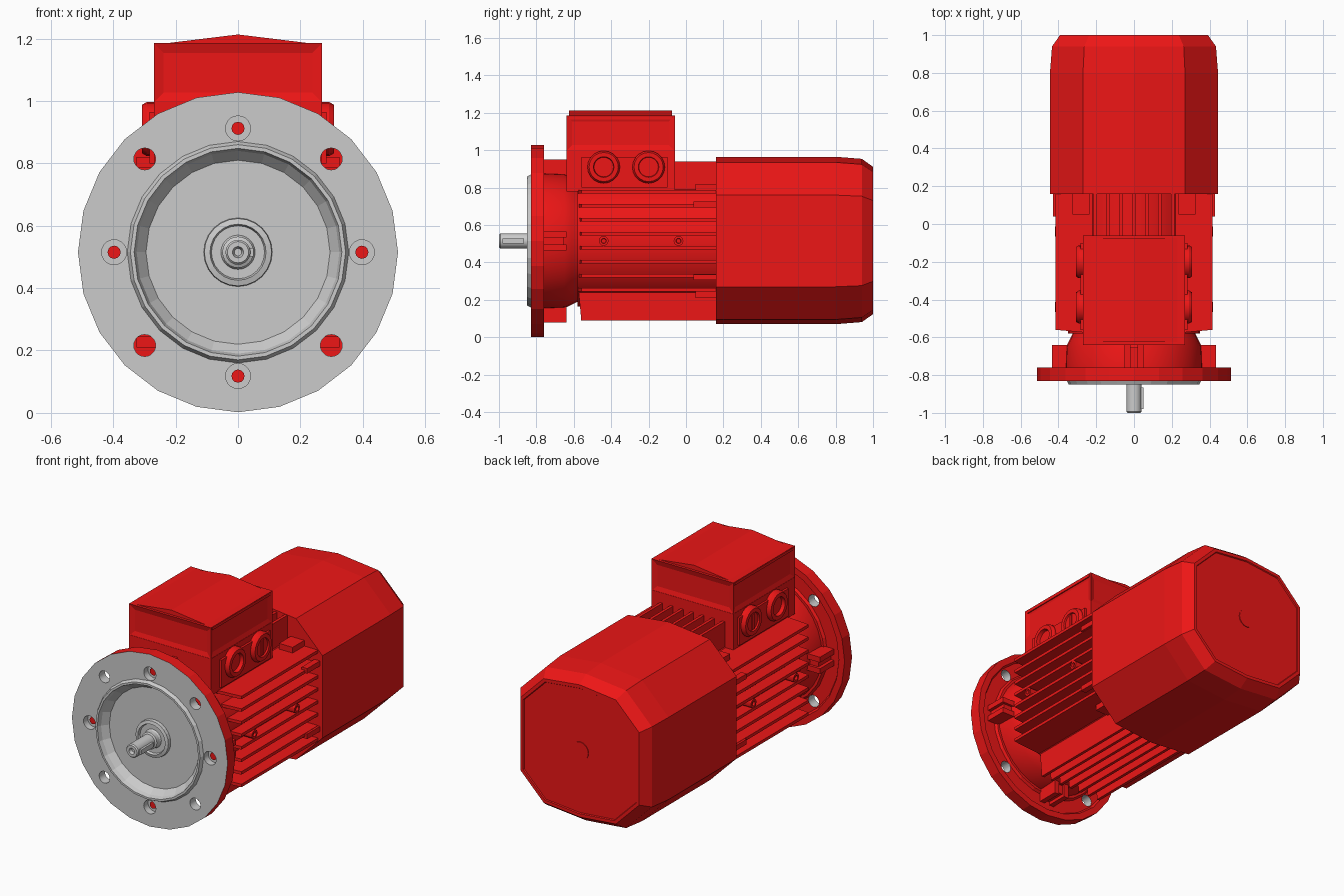
import bpy, bmesh
from math import pi, sin, cos, radians
from mathutils import Matrix, Vector

if "Cube" in bpy.data.objects:
    bpy.data.objects.remove(bpy.data.objects["Cube"])

CZ = 0.515                       # height of the shaft axis
red = bpy.data.materials.new("red_paint")
red.diffuse_color = (0.85, 0.008, 0.008, 1)
red.use_nodes = True
red.node_tree.nodes["Principled BSDF"].inputs["Base Color"].default_value = red.diffuse_color


def finish(name, bm, mat=red, smooth=0):
    bmesh.ops.recalc_face_normals(bm, faces=bm.faces)
    me = bpy.data.meshes.new(name)
    bm.to_mesh(me)
    bm.free()
    if mat:
        me.materials.append(mat)
    if smooth:
        me.polygons.foreach_set("use_smooth", [True] * len(me.polygons))
        me.set_sharp_from_angle(angle=radians(smooth))
    ob = bpy.data.objects.new(name, me)
    bpy.context.collection.objects.link(ob)
    return ob


def loft(rings):
    """Skin a list of closed rings, capping both ends."""
    bm = bmesh.new()
    vs = [[bm.verts.new(p) for p in r] for r in rings]
    n = len(vs[0])
    for a, b in zip(vs, vs[1:]):
        for i in range(n):
            j = (i + 1) % n
            bm.faces.new((a[i], a[j], b[j], b[i]))
    bm.faces.new(vs[0])
    bm.faces.new(vs[-1])
    return bm


def lathe(name, prof, n=24, mat=red, axis='y', at=(0, 0, CZ), smooth=30):
    """Turn (radius, position) points about an axis through 'at'."""
    def pt(r, t, k):
        u, v = r * cos(2 * pi * k / n), r * sin(2 * pi * k / n)
        p = (u, t, v) if axis == 'y' else (t, u, v)
        return Vector(at) + Vector(p)
    bm = loft([[pt(max(r, 1e-4), t, k) for k in range(n)] for r, t in prof])
    return finish(name, bm, mat, smooth)


def add_box(bm, x, y, z):
    m = Matrix.Translation(((x[0] + x[1]) / 2, (y[0] + y[1]) / 2, (z[0] + z[1]) / 2))
    m = m @ Matrix.Diagonal((x[1] - x[0], y[1] - y[0], z[1] - z[0], 1))
    return bmesh.ops.create_cube(bm, size=1, matrix=m)["verts"]


def box(name, x, y, z, mat=red):
    bm = bmesh.new()
    add_box(bm, x, y, z)
    return finish(name, bm, mat)


# Mounting flange with spigot, dished front and bearing hub
flange = lathe("flange", [
    (0, -0.76), (0.38, -0.76), (0.39, -0.775), (0.465, -0.775), (0.475, -0.76),
    (0.513, -0.76), (0.513, -0.83), (0.355, -0.83), (0.345, -0.85), (0.333, -0.85),
    (0.325, -0.825), (0.295, -0.79), (0.11, -0.79), (0.108, -0.81), (0.09, -0.815),
    (0.085, -0.80), (0.055, -0.80), (0.05, -0.81), (0, -0.81)], mat=None, smooth=0)


def cut(x, z, r, y0, y1):
    c = lathe("hole_cutter", [(r, y0), (r, y1)], 20, None, at=(x, 0, CZ + z))
    c.hide_render = True
    m = flange.modifiers.new("hole", 'BOOLEAN')
    m.operation, m.solver, m.object = 'DIFFERENCE', 'EXACT', c
    bpy.context.view_layer.objects.active = flange
    bpy.ops.object.modifier_apply(modifier=m.name)
    bpy.data.objects.remove(c)


CARDINAL = [(1, 0), (0, 1), (-1, 0), (0, -1)]
DIAGONAL = [(1, 1), (-1, 1), (-1, -1), (1, -1)]
for sx, sz in DIAGONAL:
    cut(0.299 * sx, 0.299 * sz, 0.035, -0.9, -0.7)
for sx, sz in CARDINAL:
    cut(0.397 * sx, 0.397 * sz, 0.04, -0.9, -0.79)
    lathe("flange_bolt", [(0.021, -0.80), (0.021, -0.785)], 12,
          at=(0.397 * sx, 0, CZ + 0.397 * sz))
# Bare metal front, painted rim and back
flange.data.materials.append(None)
flange.data.materials.append(red)
for p in flange.data.polygons:
    r = (p.center.x ** 2 + (p.center.z - CZ) ** 2) ** 0.5
    painted = p.normal.y > 0.3 or (r > 0.49 and abs(p.normal.y) < 0.5)
    p.material_index = 1 if painted else 0

# Shaft with centre bore and key
lathe("shaft", [(0.05, -0.78), (0.05, -0.835), (0.04, -0.84), (0.04, -0.993), (0.034, -1.0),
                (0.018, -1.0), (0.012, -0.98), (0, -0.98)], mat=None)
box("shaft_key", (0.02, 0.05), (-0.98, -0.865), (CZ - 0.014, CZ + 0.014), None)

# End shield and its four lugs
lathe("end_shield", [(0.365, -0.77), (0.36, -0.65), (0.34, -0.61), (0.315, -0.56)], 32)
bm = bmesh.new()
for k in range(4):
    R = Matrix.Translation((0, 0, CZ)) @ Matrix.Rotation(k * pi / 2, 4, 'Y')
    for x, y, z in [((0.3, 0.435), (-0.77, -0.64), (-0.05, -0.018)),
                    ((0.3, 0.435), (-0.77, -0.64), (0.018, 0.05)),
                    ((0.3, 0.415), (-0.77, -0.655), (-0.03, 0.03))]:
        bmesh.ops.transform(bm, matrix=R, verts=add_box(bm, x, y, z))
finish("end_shield_lugs", bm)

# Stator housing: round core with cooling fins on four sides
lathe("stator_core", [(0.35, -0.58), (0.35, 0.18)], 32)
bm = bmesh.new()
for k in range(4):
    R = Matrix.Translation((0, 0, CZ)) @ Matrix.Rotation(k * pi / 2, 4, 'Y')
    n, half = (8, 0.262) if k % 2 == 0 else (7, 0.205)
    for i in range(n):
        z = -half + 2 * half * i / (n - 1)
        vs = add_box(bm, (0.2, 0.415 if k % 2 == 0 else 0.425),
                     (-0.58, 0.17), (z - 0.009, z + 0.009))
        for v in vs:             # sloped front ends
            if v.co.x > 0.4 and v.co.y < 0:
                v.co.y += 0.02
        bmesh.ops.transform(bm, matrix=R, verts=vs)
finish("cooling_fins", bm)

# Side bosses and cowl fixing blocks
for s in (-1, 1):
    for y in (-0.44, -0.04):
        lathe("side_boss", [(0.026, 0.33 * s), (0.026, 0.418 * s), (0.014, 0.418 * s),
                            (0.012, 0.405 * s)], 12, axis='x', at=(0, y, CZ))
bm = bmesh.new()
for sx, sz in DIAGONAL:
    x, z = 0.28 * sx, CZ + 0.28 * sz
    add_box(bm, (x - 0.045, x + 0.045), (0.05, 0.17), (z - 0.025, z + 0.025))
for sx in (-1, 1):
    x = 0.41 * sx
    add_box(bm, (x - 0.018, x + 0.018), (0.04, 0.17), (CZ - 0.21, CZ - 0.18))
    add_box(bm, (x - 0.018, x + 0.018), (0.04, 0.17), (CZ + 0.18, CZ + 0.21))
finish("cowl_fixings", bm)

# Fan cowl: ten-sided shell closing in at the rear
side = [(0, 0.45), (0.27, 0.42), (0.445, 0.245), (0.445, -0.245), (0.27, -0.42), (0, -0.445)]
outline = side + [(-x, z) for x, z in side[-2:0:-1]]
bm = loft([[(x * s, y, CZ + z * s) for x, z in outline]
           for y, s in [(0.16, 1), (0.8, 1), (0.94, 0.975), (1.0, 0.88)]])
bmesh.ops.recalc_face_normals(bm, faces=bm.faces)
back = [f for f in bm.faces if f.calc_center_median().y > 0.99]
bmesh.ops.inset_region(bm, faces=back, thickness=0.02)
bmesh.ops.inset_region(bm, faces=back, thickness=0.004, depth=-0.006)
finish("fan_cowl", bm)
lathe("cowl_centre_cap", [(0.055, 0.98), (0.055, 0.998), (0, 0.998)], 16)

# Terminal box: base, panelled upper part and pitched lid
box("terminal_box_base", (-0.27, 0.27), (-0.64, -0.06), (0.78, 1.0))
bm = bmesh.new()
add_box(bm, (-0.27, 0.27), (-0.64, -0.06), (0.995, 1.185))
panels = [f for f in bm.faces if abs(f.normal.z) < 0.5]
bmesh.ops.inset_individual(bm, faces=panels, thickness=0.045, depth=-0.01)
finish("terminal_box_upper", bm)
roof = [(-0.27, 1.165), (0.27, 1.165), (0.27, 1.18), (0, 1.213), (-0.27, 1.18)]
finish("terminal_box_lid", loft([[(x, y, z) for x, z in roof] for y in (-0.625, -0.075)]))

# Cable entries: a hollow ring and a slotted plug on each side
for s in (-1, 1):
    box("entry_pad", sorted((0.2 * s, 0.283 * s)), (-0.56, -0.1), (0.8, 0.965))
    for y, inner in ((-0.44, 0.285), (-0.2, 0.298)):
        lathe("cable_entry", [(0.087, 0.24 * s), (0.087, 0.292 * s), (0.078, 0.307 * s),
                              (0.055, 0.307 * s), (0.052, inner * s), (0, inner * s)],
              20, axis='x', at=(0, y, 0.91))
    box("plug_bar", sorted((0.29 * s, 0.305 * s)), (-0.209, -0.191), (0.865, 0.955))
